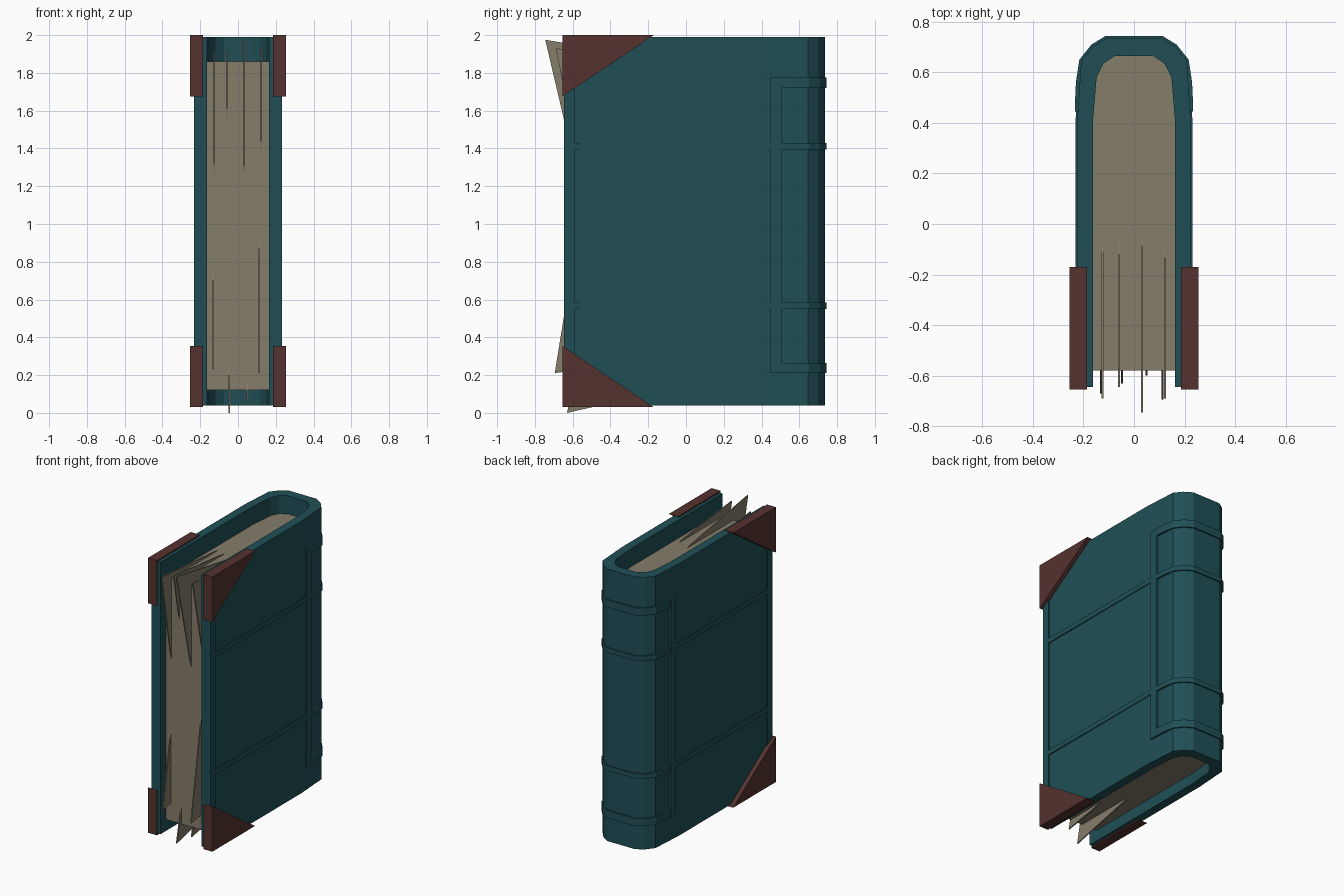
import bpy, bmesh

if "Cube" in bpy.data.objects:
    bpy.data.objects.remove(bpy.data.objects["Cube"])


def material(name, rgb):
    m = bpy.data.materials.new(name)
    m.diffuse_color = (*rgb, 1)
    m.use_nodes = True
    m.node_tree.nodes["Principled BSDF"].inputs["Base Color"].default_value = m.diffuse_color
    return m


TEAL = material("teal_leather", (0.014, 0.078, 0.093))
BROWN = material("brown_leather", (0.09, 0.032, 0.028))
PAPER = material("paper", (0.235, 0.205, 0.148))


def finish(name, bm, mat):
    bmesh.ops.recalc_face_normals(bm, faces=bm.faces)
    me = bpy.data.meshes.new(name)
    bm.to_mesh(me)
    bm.free()
    me.materials.append(mat)
    ob = bpy.data.objects.new(name, me)
    bpy.context.collection.objects.link(ob)
    return ob


def prism(name, base, shift, mat):
    """Extrude a flat polygon of 3D points along shift."""
    bm = bmesh.new()
    f = bm.faces.new([bm.verts.new(p) for p in base])
    r = bmesh.ops.extrude_face_region(bm, geom=[f])
    bmesh.ops.translate(bm, vec=shift,
                        verts=[v for v in r["geom"] if isinstance(v, bmesh.types.BMVert)])
    return finish(name, bm, mat)


def both(half):
    """Mirror a half outline into a full U, right side first."""
    return half + [(-x, y) for x, y in reversed(half)]


def u_wall(name, outer, inner, z0, z1, mat):
    """U-shaped wall between two outlines with equal point counts."""
    bm = bmesh.new()
    rings = [[bm.verts.new((x, y, z)) for x, y in both(pts)]
             for pts, z in ((outer, z0), (outer, z1), (inner, z1), (inner, z0))]
    n = len(rings[0])
    for k in range(4):
        a, b = rings[k], rings[(k + 1) % 4]
        for i in range(n - 1):
            bm.faces.new((a[i], a[i + 1], b[i + 1], b[i]))
    for i in (0, n - 1):
        bm.faces.new([r[i] for r in rings])
    return finish(name, bm, mat)


def side_plate(name, yz, x0, x1, mat):
    """Plate with a y-z outline, spanning x0 to x1."""
    return prism(name, [(x0, y, z) for y, z in yz], (x1 - x0, 0, 0), mat)


# Cover with rounded faceted spine
OUTER = [(0.225, -0.645), (0.225, 0.40), (0.209, 0.645), (0.165, 0.70), (0.11, 0.735)]
INNER = [(0.163, -0.645), (0.163, 0.40), (0.148, 0.58), (0.12, 0.635), (0.075, 0.665)]
u_wall("cover", OUTER, INNER, 0.04, 1.99, TEAL)

# Page block
block = [(0.165, -0.58), (0.165, 0.40), (0.15, 0.581), (0.121, 0.637), (0.076, 0.667)]
prism("page_block", [(x, y, 0.12) for x, y in both(block)], (0, 0, 1.74), PAPER)

# Raised bands: long ones run over the boards, short ones hug the spine
RAISED = [(0.233, 0.40), (0.230, 0.56), (0.216, 0.65), (0.169, 0.709), (0.112, 0.744)]
SUNK = [(0.205, 0.40), (0.200, 0.56), (0.190, 0.63), (0.155, 0.685), (0.10, 0.715)]
for name, start, z0, z1 in (("upper_long_band", -0.59, 1.395, 1.43),
                            ("lower_long_band", -0.59, 0.55, 0.585),
                            ("upper_spine_band", 0.445, 1.72, 1.775),
                            ("lower_spine_band", 0.445, 0.21, 0.265)):
    u_wall(name, [(0.233, start)] + RAISED[1:], [(0.205, start)] + SUNK[1:], z0, z1, TEAL)

# Side strips and leather corner guards
for side, s in (("right", 1), ("left", -1)):
    for name, y0, y1, z0, z1 in (("fore_edge_strip", -0.645, -0.59, 0.04, 1.99),
                                 ("hinge_strip", 0.445, 0.505, 0.21, 1.775)):
        side_plate(f"{side}_{name}", [(y0, z0), (y1, z0), (y1, z1), (y0, z1)],
                   s * 0.205, s * 0.2335, TEAL)
    for name, z, tip in (("top_corner", 2.0, 1.675), ("bottom_corner", 0.03, 0.355)):
        side_plate(f"{side}_{name}", [(-0.655, z), (-0.17, z), (-0.655, tip)],
                   s * 0.185, s * 0.255, BROWN)

# Loose torn pages: x, tip (y, z), z on the fore edge, far point (y, z)
LOOSE = [(-0.125, (-0.69, 1.91), 1.27, (-0.03, 1.86)),
         (-0.06, (-0.645, 1.92), 1.57, (-0.06, 1.86)),
         (0.032, (-0.745, 1.975), 1.27, (-0.05, 1.86)),
         (0.122, (-0.69, 1.93), 1.40, (-0.08, 1.86)),
         (-0.13, (-0.67, 0.23), 0.75, (-0.57, 0.25)),
         (0.112, (-0.695, 0.21), 0.92, (-0.57, 0.23)),
         (-0.047, (-0.63, 0.0), 0.24, (-0.10, 0.12)),
         (0.05, (-0.60, 0.06), 0.15, (-0.25, 0.12))]
for i, (x, tip, edge_z, far) in enumerate(LOOSE):
    side_plate(f"loose_page_{i + 1}", [tip, (-0.58, edge_z), far], x - 0.004, x + 0.004, PAPER)
